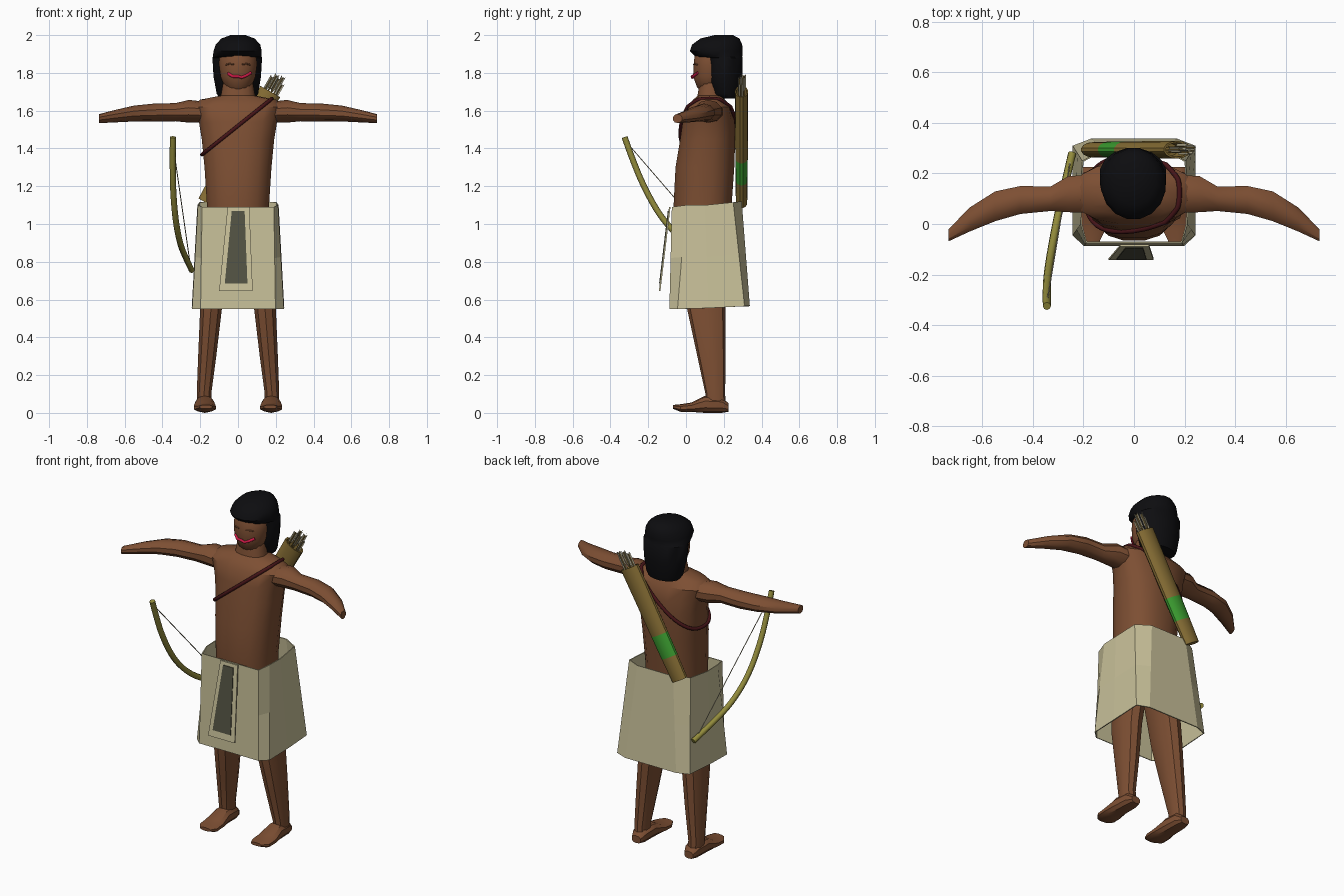
import bpy, bmesh, math
from mathutils import Vector, Matrix

if "Cube" in bpy.data.objects:
    bpy.data.objects.remove(bpy.data.objects["Cube"])


def mat(name, r, g, b):
    m = bpy.data.materials.new(name)
    m.diffuse_color = (r, g, b, 1)
    m.use_nodes = True
    m.node_tree.nodes["Principled BSDF"].inputs["Base Color"].default_value = m.diffuse_color
    return m


SKIN = mat("brown skin", .205, .078, .033)
HAIR = mat("black hair", .004, .004, .005)
CLOTH = mat("cream cloth", .58, .53, .32)
PANEL = mat("dark olive panel", .085, .085, .055)
LEATHER = mat("tan leather", .24, .155, .035)
GREEN = mat("green band", .045, .34, .03)
WOOD = mat("yellow wood", .29, .26, .045)
STRAP = mat("dark red strap", .06, .007, .009)
LIPS = mat("red lips", .6, .01, .06)
FEATHER = mat("pale feather", .45, .41, .28)


def make(name, verts, faces, material, smooth=35):
    me = bpy.data.meshes.new(name)
    me.from_pydata([tuple(v) for v in verts], [], faces)
    bm = bmesh.new()
    bm.from_mesh(me)
    bmesh.ops.recalc_face_normals(bm, faces=bm.faces)
    bm.to_mesh(me)
    bm.free()
    ob = bpy.data.objects.new(name, me)
    bpy.context.collection.objects.link(ob)
    me.materials.append(material)
    if smooth:
        bpy.ops.object.select_all(action='DESELECT')
        ob.select_set(True)
        bpy.context.view_layer.objects.active = ob
        bpy.ops.object.shade_smooth_by_angle(angle=math.radians(smooth))
    return ob


def bridge(name, rings, material, caps=True, smooth=35):
    n = len(rings[0])
    faces = [(i * n + j, i * n + (j + 1) % n, (i + 1) * n + (j + 1) % n, (i + 1) * n + j)
             for i in range(len(rings) - 1) for j in range(n)]
    if caps:
        faces += [tuple(range(n)), tuple(range((len(rings) - 1) * n, len(rings) * n))]
    return make(name, [v for r in rings for v in r], faces, material, smooth)


def oval(u, v, ru, rv, a, p):
    c, s = math.cos(a), math.sin(a)
    return (u + ru * math.copysign(abs(c) ** (2 / p), c),
            v + rv * math.copysign(abs(s) ** (2 / p), s))


def loft(name, axis, rows, material, n=14, p=2.0, smooth=35):
    """rows: (position on axis, centre u, centre v, radius u, radius v)"""
    rings = []
    for t, u, v, ru, rv in rows:
        ring = []
        for k in range(n):
            a, b = oval(u, v, ru, rv, 2 * math.pi * (k + .5) / n, p)
            ring.append({'x': (t, a, b), 'y': (a, t, b), 'z': (a, b, t)}[axis])
        rings.append(ring)
    return bridge(name, rings, material, True, smooth)


def tube(name, pts, r, material, closed=False, spline='POLY', sides=2):
    cu = bpy.data.curves.new(name, 'CURVE')
    cu.dimensions = '3D'
    cu.bevel_depth, cu.bevel_resolution, cu.use_fill_caps = r, sides, True
    sp = cu.splines.new(spline)
    sp.points.add(len(pts) - 1)
    for q, c in zip(sp.points, pts):
        q.co = (*c, 1)
    sp.use_cyclic_u = closed
    if spline == 'NURBS':
        sp.order_u, sp.use_endpoint_u, sp.resolution_u = 3, True, 4
    ob = bpy.data.objects.new(name, cu)
    bpy.context.collection.objects.link(ob)
    cu.materials.append(material)
    bpy.ops.object.select_all(action='DESELECT')
    ob.select_set(True)
    bpy.context.view_layer.objects.active = ob
    bpy.ops.object.convert(target='MESH')
    return bpy.context.object


# torso with neck: (z, cx, cy, rx, ry)
TORSO = [(1.0, 0, .09, .165, .15), (1.1, 0, .088, .167, .156), (1.3, 0, .1, .18, .158),
         (1.45, 0, .115, .195, .148), (1.54, 0, .12, .21, .14), (1.62, 0, .122, .24, .122),
         (1.658, 0, .122, .205, .085), (1.68, 0, .13, .092, .07), (1.78, 0, .14, .075, .065)]
loft("torso", 'z', TORSO, SKIN, 16, 2.4)

# head
loft("head", 'z', [(1.705, 0, .12, .045, .045), (1.725, 0, .125, .072, .068),
                   (1.78, 0, .13, .094, .094), (1.84, 0, .135, .102, .097),
                   (1.9, 0, .14, .1, .095), (1.95, 0, .15, .07, .07)], SKIN, 16)
tube("mouth", [(-.053, .052, 1.797), (-.03, .037, 1.782), (.0, .033, 1.782), (.02, .033, 1.776),
               (.045, .043, 1.786), (.068, .062, 1.8)], .008, LIPS)
for s in (-1, 1):
    tube("eyelid", [(s * .022, .041, 1.845), (s * .045, .048, 1.848), (s * .065, .06, 1.843)],
         .004, SKIN)

# hair: long back part, fringe step, crown
loft("hair", 'z', [(1.665, -.003, .215, .095, .065), (1.69, -.003, .205, .112, .082),
                   (1.78, -.004, .2, .128, .1), (1.88, -.004, .195, .134, .107),
                   (1.885, -.004, .175, .132, .125), (1.915, -.002, .16, .13, .143),
                   (1.95, 0, .165, .12, .135), (1.982, 0, .18, .09, .105),
                   (2.0, 0, .2, .04, .05)], HAIR, 16, smooth=50)

for s in (-1, 1):
    # arms, swept slightly forward
    loft("arm", 'x', [(s * x, *r) for x, *r in [
        (.15, .12, 1.59, .08, .055), (.26, .118, 1.597, .075, .06), (.33, .1, 1.592, .051, .048),
        (.45, .095, 1.59, .058, .047), (.55, .07, 1.585, .062, .042),
        (.65, .018, 1.571, .05, .033), (.735, -.045, 1.558, .025, .024)]], SKIN, 10)
    # legs
    loft("leg", 'z', [(z, s * x, *r) for z, x, *r in [
        (.03, .178, .16, .04, .052), (.1, .18, .155, .04, .052), (.3, .163, .135, .05, .075),
        (.55, .143, .108, .06, .102), (.95, .09, .1, .075, .12)]], SKIN, 10, 2.4)
    loft("foot", 'y', [(y, s * x, *r) for y, x, *r in [
        (.225, .175, .028, .03, .022), (.19, .175, .042, .046, .042), (.1, .176, .045, .05, .045),
        (.03, .176, .03, .06, .025), (-.03, .175, .026, .06, .02),
        (-.07, .17, .032, .035, .01)]], SKIN, 10, 2.5)


# skirt: open cloth shell, half outline mirrored
def outline(half):
    return [Vector(v) for v in half] + [Vector((-x, y, z)) for x, y, z in reversed(half)]


top = outline([(.19, -.075, 1.09), (.212, 0, 1.1), (.215, .1, 1.1), (.205, .25, 1.115),
               (.12, .295, 1.12)])
low = outline([(.198, -.088, .55), (.243, -.045, .55), (.245, .12, .555), (.243, .31, .565),
               (.17, .338, .565)])
mid = [a.lerp(b, .5) for a, b in zip(top, low)]
skirt = bridge("skirt", [top, mid, low], CLOTH, False, 0)
mod = skirt.modifiers.new("thickness", 'SOLIDIFY')
mod.thickness = .006


# apron: hanging plate with a dark inset plate
def plate(name, x0, x1, x2, x3, z0, z1, off, material):
    def y(z):
        return -.09 - (1.09 - z) * .12 + off
    front = [(x0, y(z0), z0), (x1, y(z0), z0), (x3, y(z1), z1), (x2, y(z1), z1)]
    back = [(a, b + .008, c) for a, b, c in front]
    bridge(name, [front, back], material, True, 0)


plate("apron", -.1, .078, -.055, .06, .645, 1.09, 0, CLOTH)
plate("apron_panel", -.07, .05, -.033, .035, .685, 1.07, -.004, PANEL)


# shoulder strap: slanted loop following the torso surface
def torso_point(a, z):
    for lo, hi in zip(TORSO, TORSO[1:]):
        if lo[0] <= z <= hi[0]:
            f = (z - lo[0]) / (hi[0] - lo[0])
            r = [p + (q - p) * f for p, q in zip(lo, hi)]
            return oval(r[1], r[2], r[3] + .004, r[4] + .004, a, 2.4)


loop = []
for k in range(40):
    a, z = 2 * math.pi * k / 40, 1.52
    for _ in range(25):
        x, y = torso_point(a, z)
        z += .3 * (1.52 + .8 * x - z)
    loop.append((x, y, z))
tube("shoulder_strap", loop, .01, STRAP, True)

# quiver on the back, built upright then tilted
TILT = Matrix.Translation((-.165, .294, 1.11)) @ Matrix.Rotation(math.radians(29.6), 4, 'Y')
quiver = loft("quiver", 'z', [(0, 0, 0, .052, .03), (.14, 0, 0, .056, .032),
                              (.275, 0, 0, .058, .033), (.68, 0, 0, .062, .035),
                              (.68, 0, 0, .052, .028), (.6, 0, 0, .05, .026)], LEATHER, 14)
quiver.data.materials.append(GREEN)
for f in quiver.data.polygons:
    if .14 < f.center.z < .275:
        f.material_index = 1
quiver.data.transform(TILT)

# arrows with crossed feathers
for i, (x, y, h) in enumerate([(-.03, 0, .75), (-.012, .012, .77), (.006, -.01, .76),
                               (.022, .008, .775), (.036, -.004, .74)]):
    shaft = tube("arrow_shaft", [(x, y, .55), (x, y, h)], .004, LEATHER, sides=1)
    shaft.data.transform(TILT)
    for ang in (.4 + i, .4 + i + math.pi / 2):
        d = Vector((math.cos(ang), math.sin(ang), 0)) * .012
        c = Vector((x, y, 0))
        pts = [c + d * k + Vector((0, 0, z)) for k, z in
               ((-1, h - .07), (0, h - .085), (1, h - .07), (1, h + .01), (0, h - .005), (-1, h + .01))]
        feather = make("arrow_feather", pts, [(0, 1, 4, 5), (1, 2, 3, 4)], FEATHER, 0)
        feather.data.transform(TILT)

# bow and string
BOW = [(-.345, -.325, 1.46), (-.346, -.28, 1.33), (-.344, -.215, 1.18), (-.332, -.13, 1.03),
       (-.312, -.02, .915), (-.287, .1, .84), (-.245, .28, .755)]
tube("bow", BOW, .016, WOOD, spline='NURBS')
tube("bow_string", [(-.345, -.312, 1.43), (-.25, .262, .765)], .0025, FEATHER, sides=1)
